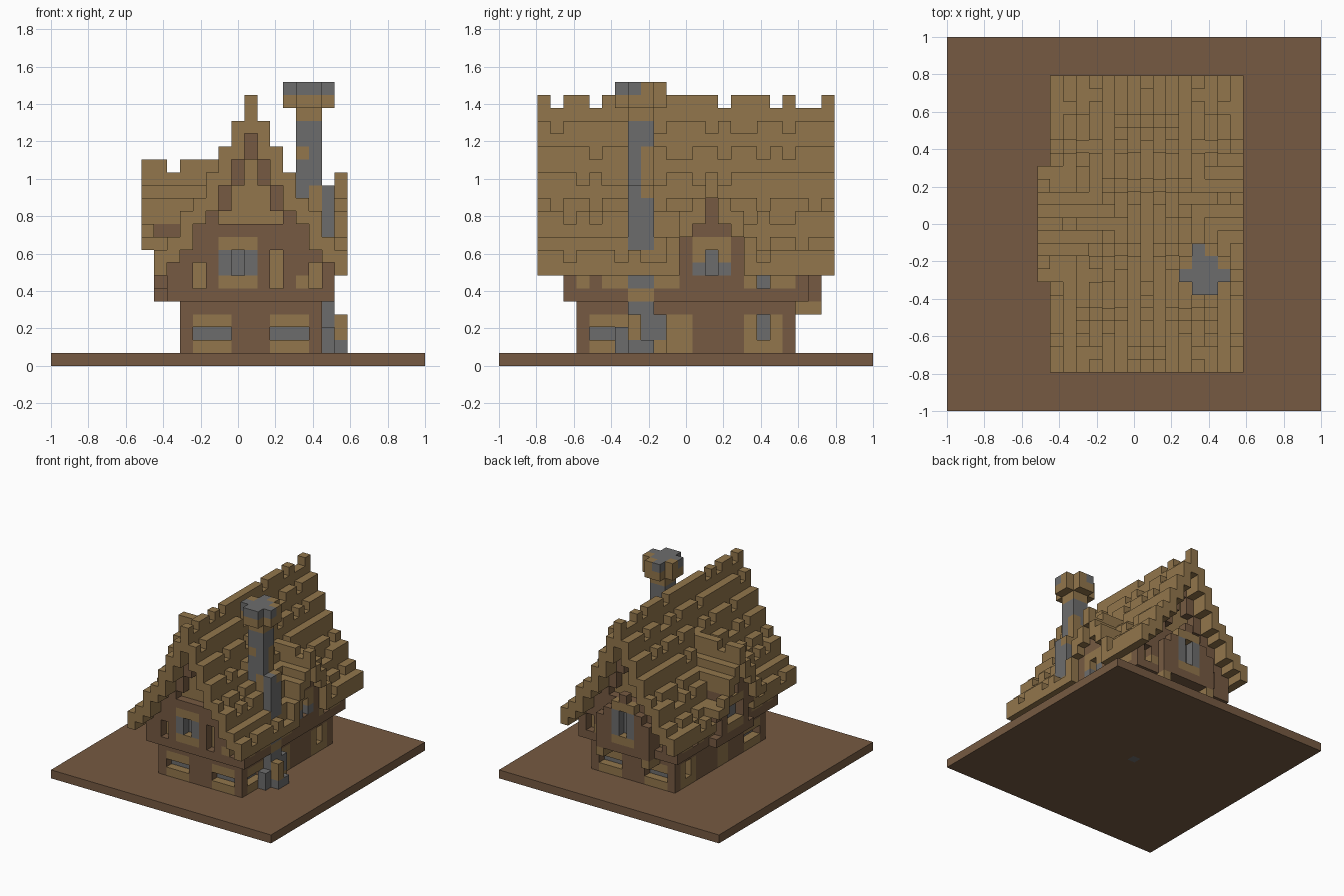
import bpy, bmesh, random

if "Cube" in bpy.data.objects:
    bpy.data.objects.remove(bpy.data.objects["Cube"], do_unlink=True)
random.seed(4)
U = 2 / 29                       # size of one block
BROWN, TAN, GREY = 0, 1, 2


def material(name, rgb):
    m = bpy.data.materials.new(name)
    m.use_nodes = True
    m.diffuse_color = (*rgb, 1)
    m.node_tree.nodes["Principled BSDF"].inputs["Base Color"].default_value = (*rgb, 1)
    return m


MATS = [material("timber_brown", (.181, .102, .054)),
        material("thatch_tan", (.287, .181, .072)),
        material("stone_grey", (.152, .152, .152))]
cells = {}                       # (x, y, z) block -> (part, colour)


def box(part, col, xs, ys, zs):
    """Fill blocks; x and y ranges are inclusive, z runs from bottom to top."""
    for x in range(xs[0], xs[1] + 1):
        for y in range(ys[0], ys[1] + 1):
            for z in range(*zs):
                cells[x, y, z] = (part, col)


def carve(xs, ys, zs):
    for x in range(xs[0], xs[1] + 1):
        for y in range(ys[0], ys[1] + 1):
            for z in range(*zs):
                cells.pop((x, y, z), None)


def panel(part, col, axis, plane, span, zs, depth=0):
    """Colour a patch of a wall; depth sinks it towards the inside."""
    step = -1 if plane > 0 else 1
    for d in range(depth + 1):
        p = (plane + step * d,) * 2
        xs, ys = (p, span) if axis == "x" else (span, p)
        if d < depth:
            carve(xs, ys, zs)
        else:
            box(part, col, xs, ys, zs)


def window(axis, plane, span, z, height=1, depth=1):
    """Grey pane with tan plaster above and below."""
    panel("plaster", TAN, axis, plane, span, (z - 1, z + height + 1))
    panel("windows", GREY, axis, plane, span, (z, z + height), depth)


TEETH = "10110101111111011101001"


def tooth(n, shift):
    return TEETH[(n + 11 + 5 * shift) % len(TEETH)] == "1"


# Ground slab with its small centre stone
box("ground_slab", BROWN, (-14, 14), (-14, 14), (0, 1))
box("centre_stone", GREY, (0, 0), (0, 0), (0, 1))

# Ground floor and wider upper floor, rising to the roof underside
TOP = [21, 19, 17, 15, 13, 12, 10, 9]
UNDER = [18, 16, 14, 12, 11, 9, 8, 7]
box("ground_floor", BROWN, (-4, 6), (-8, 8), (1, 5))
for x in range(-5, 8):
    box("upper_floor", BROWN, (x, x), (-9, 9), (5, UNDER[abs(x - 1)]))

# Main roof: stepped courses with notched upper edges
for x in range(-6, 9):
    d = abs(x - 1)
    for y in range(-11, 12):
        full = abs(y) == 11 or tooth(y, d)
        box("main_roof", TAN, (x, x), (y, y), (UNDER[d], TOP[d] - (not full)))

# Front and back gables: plaster behind the timber edge
for plane in (-9, 9):
    for span, zs in (((-1, 3), (11, 12)), ((0, 2), (12, 14)), ((1, 1), (14, 16))):
        panel("plaster", TAN, "y", plane, span, zs, 1)
    for x, top in ((-3, 8), (3, 9), (6, 8)):
        panel("plaster", TAN, "y", plane, (x, x), (6, top), 1)
    panel("plaster", TAN, "y", plane, (5, 5), (6, 7))
window("y", -9, (-1, 1), 7, 2, 0)
panel("windows", GREY, "y", -9, (0, 0), (7, 9), 1)

# Ground floor windows on all sides
for plane in (-8, 8):
    window("y", plane, (-3, -1), 2)
    window("y", plane, (3, 5), 2)
for plane in (-4, 6):
    window("x", plane, (-7, -5), 2)
    panel("plaster", TAN, "x", plane, (5, 7), (1, 4))
    panel("windows", GREY, "x", plane, (6, 6), (2, 4), 1)
    panel("plaster", TAN, "x", plane, (-1, 0), (1, 4))
    panel("door", BROWN, "x", plane, (2, 4), (1, 4))

# Plaster and small windows under the eaves
for plane in (-5, 7):
    for span in ((-8, -8), (-6, -5), (-2, -1), (5, 5), (7, 8)):
        panel("plaster", TAN, "x", plane, span, (6, 7))
    panel("windows", GREY, "x", plane, (6, 6), (6, 7), 1)

# Left dormer with projecting bay
L_TOP, L_UNDER = [16, 14, 13, 11, 10], [14, 12, 11, 9, 9]
for y in range(-4, 5):
    d = abs(y)
    if d < 4:
        carve((-6, -6), (y, y), (5, L_UNDER[d]))
        box("left_bay", BROWN, (-6, 0), (y, y), (5, L_UNDER[d]))
    for x in range(-7, 0):
        full = x == -7 or tooth(x, d)
        top = L_TOP[d] - (not full)
        if top > L_UNDER[d]:
            box("left_dormer_roof", TAN, (x, x), (y, y), (L_UNDER[d], top))
window("x", -6, (-1, 1), 7, 2, 1)
for y in (-3, 3):
    panel("plaster", TAN, "x", -6, (y, y), (6, 8), 1)
panel("plaster", TAN, "x", -6, (0, 0), (10, 12), 1)

# Right dormer
R_TOP, R_UNDER = [15, 13, 12, 10], [13, 11, 10, 8]
for y in range(-1, 6):
    d = abs(y - 2)
    if d < 3:
        carve((8, 8), (y, y), (5, R_UNDER[d]))
        box("right_dormer", BROWN, (3, 7), (y, y), (5, R_UNDER[d]))
    for x in range(3, 9):
        full = x == 8 or tooth(x, d)
        box("right_dormer_roof", TAN, (x, x), (y, y), (R_UNDER[d], R_TOP[d] - (not full)))
panel("plaster", TAN, "x", 7, (1, 3), (8, 10))
panel("windows", GREY, "x", 7, (1, 3), (7, 8))
panel("windows", GREY, "x", 7, (2, 2), (7, 9), 1)

# Back oriel with brackets
for x in range(-2, 5):
    d = abs(x - 1)
    box("back_oriel", BROWN, (x, x), (10, 10), (5, 12 - d))
window("y", 10, (0, 2), 7, 3, 0)
panel("windows", GREY, "y", 10, (1, 1), (7, 10), 1)
for x in (-2, 4):
    box("oriel_brackets", TAN, (x, x), (9, 10), (4, 5))


# Stone chimney: broad foot, leaning shaft and flared cap
def stones(part, xs, ys, zs, grey=.6):
    for x in range(xs[0], xs[1] + 1):
        for y in range(ys[0], ys[1] + 1):
            for z in range(*zs):
                cells[x, y, z] = (part, GREY if random.random() < grey else TAN)


stones("chimney_foot", (7, 7), (-5, -2), (1, 3), .9)
stones("chimney_foot", (7, 7), (-4, -2), (3, 4), .9)
stones("chimney_foot", (8, 8), (-4, -3), (1, 2), 1)
stones("chimney_foot", (8, 8), (-4, -4), (2, 4), 0)
stones("chimney_shaft", (6, 7), (-4, -3), (4, 14))
stones("chimney_shaft", (5, 6), (-4, -3), (13, 20))
for xs, ys in (((4, 7), (-4, -3)), ((5, 6), (-5, -2))):
    box("chimney_cap", TAN, xs, ys, (20, 21))
    box("chimney_cap", GREY, xs, ys, (21, 22))
for x, y in ((4, -3), (7, -3), (6, -2)):
    box("chimney_cap", TAN, (x, x), (y, y), (21, 22))

# Turn each part into a mesh of its exposed block faces
DIRS = [(axis, s) for axis in range(3) for s in (-1, 1)]
for part in sorted({p for p, c in cells.values()}):
    bm = bmesh.new()
    corners = {}
    for pos, (p, col) in cells.items():
        if p != part:
            continue
        for axis, s in DIRS:
            near = list(pos)
            near[axis] += s
            if tuple(near) in cells:
                continue
            a, b = (axis + 1) % 3, (axis + 2) % 3
            loop = []
            for da, db in ((0, 0), (1, 0), (1, 1), (0, 1))[::s]:
                c = list(pos)
                c[axis] += s > 0
                c[a] += da
                c[b] += db
                c = tuple(c)
                if c not in corners:
                    corners[c] = bm.verts.new(((c[0] - .5) * U, (c[1] - .5) * U, c[2] * U))
                loop.append(corners[c])
            bm.faces.new(loop).material_index = col
    mesh = bpy.data.meshes.new(part)
    bm.to_mesh(mesh)
    bm.free()
    for m in MATS:
        mesh.materials.append(m)
    bpy.context.collection.objects.link(bpy.data.objects.new(part, mesh))
